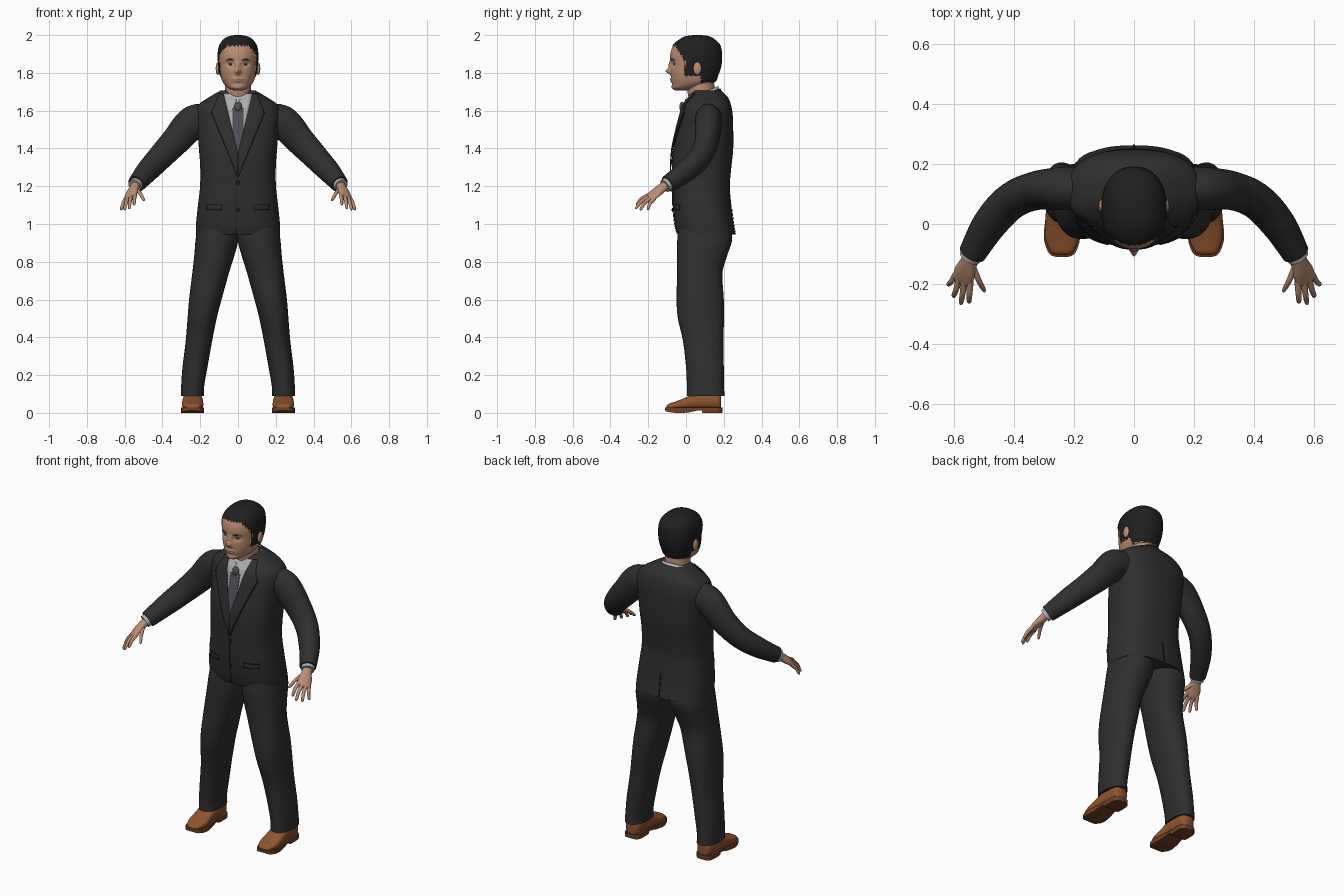
import bpy, bmesh, math
from mathutils import Vector

cube = bpy.data.objects.get("Cube")
if cube:
    bpy.data.objects.remove(cube, do_unlink=True)


def material(name, red, green, blue):
    mat = bpy.data.materials.new(name)
    mat.use_nodes = True
    bsdf = next(n for n in mat.node_tree.nodes if n.type == 'BSDF_PRINCIPLED')
    bsdf.inputs["Base Color"].default_value = (red, green, blue, 1)
    bsdf.inputs["Roughness"].default_value = 0.8
    mat.diffuse_color = (red, green, blue, 1)
    return mat


suit = material("charcoal suit", .028, .028, .029)
seam = material("dark seam", .012, .012, .012)
hair = material("black hair", .014, .014, .014)
skin = material("skin", .5, .27, .17)
lip = material("lip", .38, .17, .12)
shirt = material("light grey shirt", .42, .42, .42)
tie = material("slate tie", .08, .08, .1)
leather = material("brown leather", .28, .09, .027)
sole = material("dark brown sole", .16, .05, .018)


def spline(rows, steps=8):
    """Smooth interpolation through rows of numbers."""
    out = []
    last = len(rows) - 1
    for i in range(last):
        a, b, c, d = (rows[max(0, min(last, i + k))] for k in (-1, 0, 1, 2))
        for s in range(steps):
            t = s / steps
            out.append(tuple(q + .5 * t * (r - p + t * (2*p - 5*q + 4*r - w + t * (3*(q - r) + w - p)))
                             for p, q, r, w in zip(a, b, c, d)))
    return out + [tuple(rows[-1])]


def power(value, n):
    return math.copysign(abs(value) ** (2 / n), value)


def oval(count, n=2):
    """Unit superellipse, starting at the front."""
    for k in range(count):
        a = math.tau * k / count
        yield power(math.sin(a), n), -power(math.cos(a), n)


def finish(name, bm, mats, rule=None, angle=45):
    bmesh.ops.recalc_face_normals(bm, faces=bm.faces)
    mesh = bpy.data.meshes.new(name)
    if rule:
        for f in bm.faces:
            f.material_index = rule(f.calc_center_median())
    bm.to_mesh(mesh)
    bm.free()
    for m in mats:
        mesh.materials.append(m)
    mesh.shade_smooth()
    mesh.set_sharp_from_angle(angle=math.radians(angle))
    obj = bpy.data.objects.new(name, mesh)
    bpy.context.scene.collection.objects.link(obj)
    return obj


def loft(name, rings, mats, rule=None, closed=True, caps=True):
    bm = bmesh.new()
    grid = [[bm.verts.new(p) for p in ring] for ring in rings]
    count = len(grid[0])
    for lower, upper in zip(grid, grid[1:]):
        for k in range(count if closed else count - 1):
            j = (k + 1) % count
            bm.faces.new((lower[k], lower[j], upper[j], upper[k]))
    if caps and closed:
        bm.faces.new(grid[0])
        bm.faces.new(grid[-1])
    return finish(name, bm, mats, rule)


def tube(name, path, mat, side, mirror, steps=5, count=20):
    """Tube along rows of x, y, z, radius along side, other radius."""
    rows = spline(path, steps)
    rings = []
    for i, row in enumerate(rows):
        p = Vector(row[:3])
        t = (Vector(rows[min(i + 1, len(rows) - 1)][:3]) - Vector(rows[max(i - 1, 0)][:3])).normalized()
        u = Vector(side)
        u = (u - t * u.dot(t)).normalized()
        v = t.cross(u)
        ring = [p + u * row[3] * a + v * row[4] * b for a, b in oval(count)]
        rings.append([(mirror * q.x, q.y, q.z) for q in ring])
    return loft(name, rings, [mat])


def ball(name, centre, size, mat):
    bm = bmesh.new()
    bmesh.ops.create_uvsphere(bm, u_segments=20, v_segments=12, radius=1)
    for v in bm.verts:
        v.co = Vector(c + s * q for c, s, q in zip(centre, size, v.co))
    return finish(name, bm, [mat])


# Jacket body: height, half width, front, back
body = spline([(.945, .222, -.045, .262), (1, .222, -.06, .252), (1.1, .212, -.07, .24), (1.2, .201, -.072, .232),
               (1.3, .2, -.075, .24), (1.4, .207, -.068, .25), (1.5, .215, -.047, .25), (1.58, .222, -.027, .247),
               (1.63, .21, -.012, .238), (1.67, .155, .015, .222), (1.708, .09, .035, .185)])
ROUND = 2.5
loft("jacket_body", [[(x * w, (f + b) / 2 + y * (b - f) / 2, z) for x, y in oval(80, ROUND)]
                     for z, w, f, b in body], [suit])


def body_y(x, z, back=False):
    for low, high in zip(body, body[1:]):
        if low[0] <= z <= high[0]:
            break
    t = (z - low[0]) / (high[0] - low[0])
    w, f, b = (p + (q - p) * t for p, q in zip(low[1:], high[1:]))
    depth = (b - f) / 2 * max(0, 1 - abs(x / w) ** ROUND) ** (1 / ROUND)
    return (f + b) / 2 + (depth if back else -depth)


def patch(name, z0, z1, left, right, mat, lift=.003, thick=.003, back=False, across=8, along=30):
    """Thin cloth plate that follows the jacket surface."""
    rings = []
    for i in range(along + 1):
        z = z0 + (z1 - z0) * i / along
        a, b = left(z), right(z)
        xs = [a + (b - a) * k / across for k in range(across + 1)]
        rings.append([(x, body_y(x, z, back) + (lift if back else -lift), z) for x in xs])
    obj = loft(name, rings, [mat], closed=False)
    solid = obj.modifiers.new("thickness", 'SOLIDIFY')
    solid.thickness, solid.offset = thick, 0


def opening(z):
    return max(.001, (z - 1.37) * .24)


def lapel_edge(z):
    return max(.003, (z - 1.25) * .41) if z < 1.59 else .139 - (z - 1.59) * .4


# Shirt front, tie, lapels and jacket details
patch("shirt_front", 1.37, 1.69, lambda z: -opening(z), opening, shirt)
patch("tie_blade", 1.375, 1.61, lambda z: -min(.03, opening(z)), lambda z: min(.03, opening(z)), tie, .006)
ball("tie_knot", (0, -.021, 1.62), (.021, .014, .027), tie)
for s, word in ((1, "left"), (-1, "right")):
    patch(word + "_lapel", 1.25, 1.69, lambda z: s * opening(z), lambda z: s * lapel_edge(z), suit, .007, .006)
    patch(word + "_lapel_seam", 1.26, 1.59, lambda z: s * lapel_edge(z), lambda z: s * (lapel_edge(z) + .004),
          seam, .002, .002, across=1)
    patch(word + "_pocket_flap", 1.075, 1.1, lambda z: s * .085, lambda z: s * .165, suit, .004, .006, along=3)
    patch(word + "_pocket_seam", 1.1, 1.104, lambda z: s * .083, lambda z: s * .167, seam, .003, along=2)
patch("front_seam", .95, 1.25, lambda z: -.008, lambda z: -.004, seam, .002, .002, across=1)
patch("front_cutaway", .947, .985, lambda z: -.006 - (.985 - z) * .6, lambda z: -.004, seam, .002, .002)
patch("back_vent", .95, 1.08, lambda z: -.003, lambda z: .003, seam, .002, .002, back=True, across=1)
for z in (1.22, 1.075):
    ball("jacket_button", (0, body_y(0, z) - .002, z), (.01, .006, .01), seam)


# Collars: bands wrapped round the neck, higher at the back
def collar(name, mat, grow, start, low, high, dip):
    angles = [start + (math.tau - 2 * start) * k / 60 for k in range(61)]
    rings = []
    for t in (0, .5, 1):
        ring = []
        for a in angles:
            rise = (1 - math.cos(a)) / 2
            front = min(a, math.tau - a)
            z0 = low + .065 * rise - dip * math.exp(-((front - .5) / .25) ** 2)
            z1 = high + .07 * rise
            r = grow + .012 * (1 - t)
            ring.append(((.072 + r) * math.sin(a), .083 - (.082 + r) * math.cos(a), z0 + (z1 - z0) * t))
        rings.append(ring)
    obj = loft(name, rings, [mat], closed=False)
    obj.modifiers.new("thickness", 'SOLIDIFY').thickness = .005


collar("shirt_collar", shirt, .006, .12, 1.62, 1.66, .035)
collar("jacket_collar", suit, .018, 1.1, 1.62, 1.648, 0)

# Neck
loft("neck", [[(x * .07, c + y * .073, z) for x, y in oval(40)]
              for z, c in spline([(1.6, .1), (1.66, .088), (1.72, .078), (1.78, .075)])], [skin])


# Head with hair, brows, eyes and lips coloured by position
def is_hair(p):
    x, y, z = p
    ragged = .004 * math.sin(x * 330 + y * 210)
    edge = -.005 - .05 * max(0, min(1, (z - 1.86) / .08))
    floor = 1.785 if y < .08 else 1.75
    return z > 1.942 + ragged or (y > edge + ragged and z > floor + ragged)


def face_colour(p):
    x, y, z = abs(p.x), p.y, p.z
    if is_hair(p):
        return 1
    if y < 0:
        if .018 < x < .066 and abs(z - 1.869 + (x - .04) ** 2 * 5) < .0045:
            return 1
        if ((x - .042) / .018) ** 2 + ((z - 1.845) / .0065) ** 2 < 1:
            return 1 if abs(x - .042) < .008 else 3
        if (x / .034) ** 2 + ((z - 1.762) / .009) ** 2 < 1:
            return 2
    return 0


def bump(value, centre, width):
    return math.exp(-((value - centre) / width) ** 2)


def head_point(x, y, z):
    if y < .02:
        y -= bump(x, 0, .014) * (.026 * bump(z, 1.808, .014) + .012 * bump(z, 1.838, .022))
        y += .011 * bump(abs(x), .042, .02) * bump(z, 1.845, .013)
        y -= .007 * bump(x, 0, .028) * (bump(z, 1.767, .006) + bump(z, 1.755, .006))
        y -= .006 * bump(x, 0, .03) * bump(z, 1.722, .012)
    if is_hair((x, y, z)):
        x, y = x * 1.04, y + (.004 if y > .05 else -.003)
    return x, y, z


skull = spline([(1.706, .018, -.055, .02), (1.72, .052, -.07, .075), (1.75, .08, -.075, .148), (1.79, .094, -.08, .168),
                (1.84, .101, -.081, .184), (1.9, .104, -.083, .187), (1.95, .094, -.064, .176),
                (1.985, .065, -.02, .138), (1.997, .035, .015, .105), (2, .008, .05, .066)], 12)
loft("head", [[head_point(x * w, (f + b) / 2 + y * (b - f) / 2, z) for x, y in oval(128, 2.2)]
              for z, w, f, b in skull], [skin, hair, lip, shirt], face_colour)

for s, word in ((1, "left"), (-1, "right")):
    ball(word + "_ear", (s * .107, .06, 1.823), (.011, .022, .034), skin)

    # Sleeve and shirt cuff
    tube(word + "_sleeve", [(.14, .12, 1.555, .07, .075), (.235, .118, 1.54, .072, .088), (.33, .11, 1.44, .064, .077),
                            (.41, .075, 1.355, .06, .068), (.48, 0, 1.28, .056, .06),
                            (.538, -.097, 1.212, .045, .047)], suit, (0, 1, 0), s, 8, 32)
    tube(word + "_cuff", [(.53, -.083, 1.22, .038, .038), (.547, -.112, 1.202, .037, .036)], shirt, (0, 1, 0), s)

    # Hand
    across = (.048, .03, -.018)
    tube(word + "_palm", [(.54, -.1, 1.21, .027, .023), (.551, -.13, 1.188, .03, .022), (.563, -.16, 1.165, .038, .018),
                          (.572, -.187, 1.143, .037, .013), (.575, -.197, 1.136, .03, .008)], skin, across, s)
    fingers = {"index": ((.546, -.2, 1.152), (.55, -.264, 1.102)), "middle": ((.566, -.196, 1.145), (.577, -.268, 1.082)),
               "ring": ((.583, -.185, 1.138), (.602, -.244, 1.074)), "little": ((.595, -.17, 1.133), (.62, -.204, 1.075)),
               "thumb": ((.538, -.14, 1.185), (.497, -.226, 1.125))}
    for finger, (base, tip) in fingers.items():
        base, tip = Vector(base), Vector(tip)
        start = base.lerp(tip, -.25)
        middle = base.lerp(tip, .5) + Vector((0, -.004, .006))
        tube(f"{word}_{finger}_finger", [(*start, .009, .009), (*base, .011, .011), (*middle, .0095, .0095),
                                         (*base.lerp(tip, .9), .008, .007), (*tip, .003, .003)],
             skin, across, s, 4, 12)

    # Trouser leg: height, centre x, half width, centre y, half depth
    leg = spline([(1.05, .105, .1, .095, .12), (.93, .11, .113, .1, .145), (.83, .126, .106, .085, .132),
                  (.74, .145, .097, .073, .12), (.6, .173, .086, .075, .125), (.5, .19, .077, .079, .122),
                  (.38, .207, .07, .091, .107), (.24, .228, .066, .1, .1), (.14, .24, .061, .103, .098),
                  (.09, .241, .061, .105, .1)])
    loft(word + "_trouser_leg", [[(s * (c + x * w), d + y * h, z) for x, y in oval(40, 2.2)]
                                 for z, c, w, d, h in leg], [suit])

    # Shoe upper: y, half width, top
    upper = spline([(-.104, .018, .035), (-.092, .038, .048), (-.05, .055, .062), (0, .056, .082), (.05, .053, .105),
                    (.12, .05, .11), (.17, .044, .108), (.186, .028, .1)])
    loft(word + "_shoe", [[(s * (.24 + x * w), y, .018 + (top - .018) * (1 + v) / 2) for x, v in oval(32, 2.6)]
                          for y, w, top in upper], [leather])
    # Sole with raised arch and heel: y, half width, underside
    under = spline([(-.11, .018, .012), (-.098, .043, .006), (-.05, .06, 0), (.01, .056, .002), (.06, .05, .012),
                    (.085, .05, .012), (.09, .05, 0), (.16, .05, 0), (.184, .038, 0), (.192, .024, .001)], 5)
    loft(word + "_shoe_sole", [[(s * (.24 + x * w), y, z) for x, z in ((-1, low), (1, low), (1, .028), (-1, .028))]
                               for y, w, low in under], [sole])
